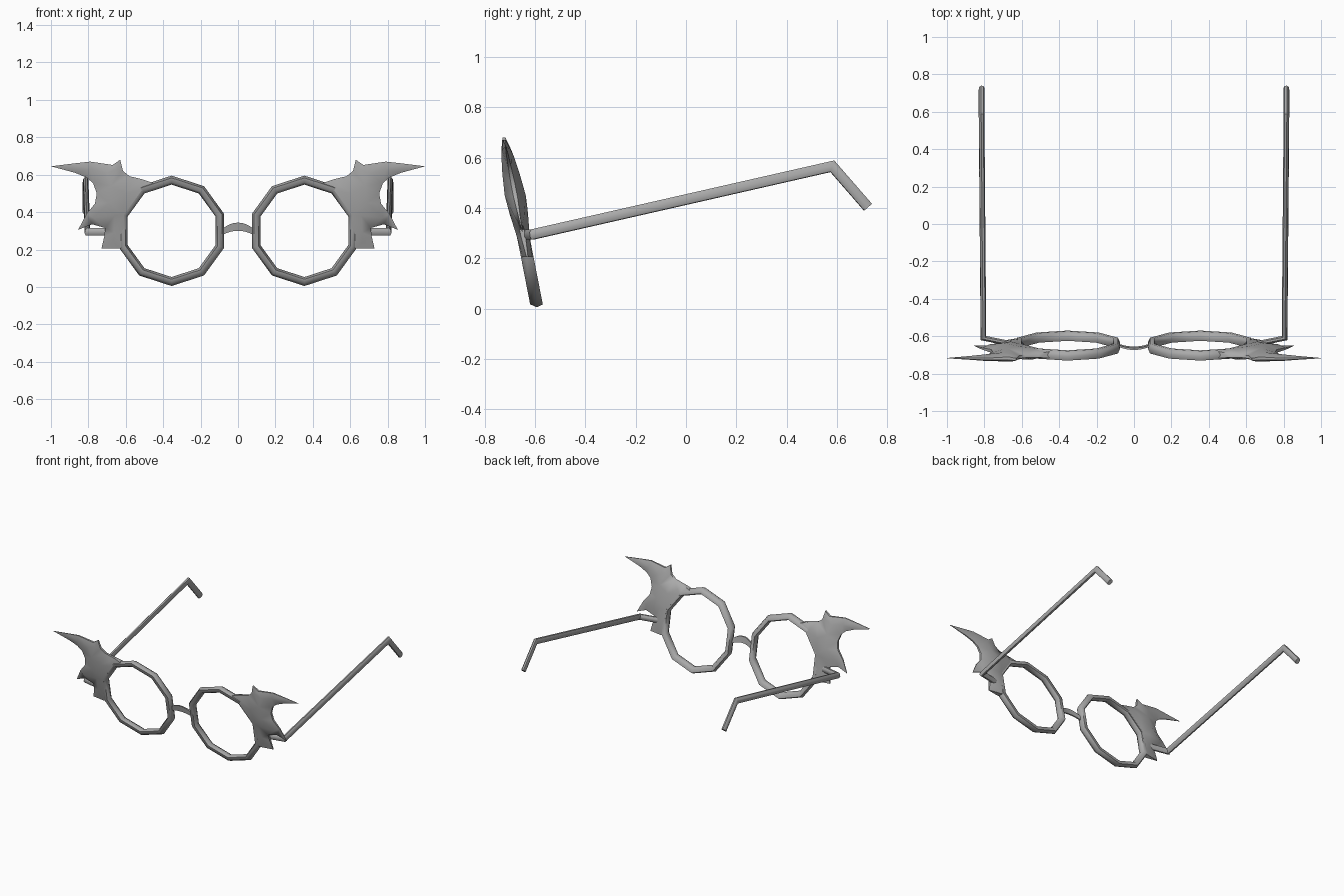
import bpy, bmesh
from math import sin, cos, pi, radians
from mathutils import Vector
from mathutils.geometry import delaunay_2d_cdt

default_cube = bpy.data.objects.get("Cube")
if default_cube:
    bpy.data.objects.remove(default_cube, do_unlink=True)

# One grey material for the whole frame
grey = bpy.data.materials.new("frame grey")
grey.use_nodes = True
colour = (0.4, 0.4, 0.4, 1)
grey.diffuse_color = colour
grey.node_tree.nodes["Principled BSDF"].inputs["Base Color"].default_value = colour


def lean(x, z, y=0):
    """Place a point of the flat front on the backward-leaning front plane."""
    return Vector((x, -0.65 - 0.195 * (z - 0.3) + y, z))


def finish(name, bm, mirrored=True, angle=50):
    bmesh.ops.recalc_face_normals(bm, faces=bm.faces)
    mesh = bpy.data.meshes.new(name)
    bm.to_mesh(mesh)
    bm.free()
    mesh.materials.append(grey)
    obj = bpy.data.objects.new(name, mesh)
    bpy.context.collection.objects.link(obj)
    if mirrored:
        obj.modifiers.new("other side", "MIRROR").use_clip = False
    bpy.ops.object.select_all(action="DESELECT")
    obj.select_set(True)
    bpy.context.view_layer.objects.active = obj
    bpy.ops.object.shade_smooth_by_angle(angle=radians(angle))
    return obj


def skin(bm, rings, closed):
    """Join rings of vertices into a tube, capped unless closed."""
    pairs = list(zip(rings, rings[1:]))
    if closed:
        pairs.append((rings[-1], rings[0]))
    else:
        bm.faces.new(rings[0])
        bm.faces.new(rings[-1])
    n = len(rings[0])
    for a, b in pairs:
        for i in range(n):
            j = (i + 1) % n
            bm.faces.new((a[i], a[j], b[j], b[i]))


def mitred_bar(path, wide, high, sides):
    """Sweep an oval section along a path with mitred corners."""
    bm = bmesh.new()
    way = [(b - a).normalized() for a, b in zip(path, path[1:])]
    across = way[0].cross(Vector((0, 0, 1))).normalized()
    up = across.cross(way[0])
    angles = [2 * pi * (i + 0.5) / sides for i in range(sides)]
    ring = [path[0] + across * wide * cos(a) + up * high * sin(a) for a in angles]
    rings = [[bm.verts.new(p) for p in ring]]
    for i, d in enumerate(way):
        normal = d + way[min(i + 1, len(way) - 1)]
        ring = [p + d * ((path[i + 1] - p).dot(normal) / d.dot(normal)) for p in ring]
        rings.append([bm.verts.new(p) for p in ring])
    skin(bm, rings, False)
    return bm


# Ten-sided rims with a six-sided section
bm = bmesh.new()
rings = []
for k in range(10):
    turn = pi / 2 + k * pi / 5
    ring = []
    for s in range(6):
        a = s * pi / 3
        r = 0.271 + 0.024 * cos(a)
        ring.append(bm.verts.new(lean(0.355 + r * cos(turn), 0.3 + r * sin(turn), 0.029 * sin(a))))
    rings.append(ring)
skin(bm, rings, True)
finish("rims", bm, angle=65)

# Thin arched nose bridge
bm = bmesh.new()
rings = []
for k in range(9):
    t = k / 4 - 1
    arch = 1 - t * t
    middle, half = 0.297 + 0.025 * arch, 0.017 + 0.005 * arch
    ring = [lean(0.08 * t, middle + dz * half, dy * 0.005 - 0.01 * arch)
            for dz, dy in ((-1, -1), (1, -1), (1, 1), (-1, 1))]
    rings.append([bm.verts.new(p) for p in ring])
skin(bm, rings, False)
finish("nose_bridge", bm, mirrored=False)

# Hinge, temple arm and ear hook on each side
arm_path = [Vector(p) for p in ((0.62, -0.648, 0.295), (0.805, -0.61, 0.295),
                                (0.815, 0.582, 0.566), (0.815, 0.724, 0.403))]
finish("temple_arms", mitred_bar(arm_path, 0.015, 0.022, 8), angle=40)

# Flame-shaped wings: outline (x, z, half thickness), then the swollen middle
outline = [
    (0.63, 0.68, 0.006), (0.67, 0.652, 0.008), (0.79, 0.67, 0.005), (0.88, 0.66, 0.003),
    (1.0, 0.645, 0.001), (0.87, 0.61, 0.004), (0.81, 0.585, 0.005), (0.775, 0.555, 0.006),
    (0.755, 0.5, 0.008), (0.765, 0.445, 0.008), (0.81, 0.39, 0.005), (0.855, 0.305, 0.001),
    (0.78, 0.335, 0.006), (0.71, 0.315, 0.01), (0.715, 0.27, 0.008), (0.73, 0.205, 0.003),
    (0.63, 0.205, 0.02), (0.61, 0.23, 0.024), (0.61, 0.385, 0.026), (0.515, 0.515, 0.026),
    (0.45, 0.555, 0.018), (0.51, 0.575, 0.01), (0.58, 0.592, 0.008), (0.615, 0.62, 0.008)]
middle = [
    (0.69, 0.45, 0.042), (0.68, 0.54, 0.034), (0.66, 0.38, 0.037), (0.665, 0.29, 0.026),
    (0.7, 0.61, 0.024), (0.79, 0.63, 0.018), (0.88, 0.637, 0.01), (0.65, 0.63, 0.02),
    (0.775, 0.37, 0.02), (0.665, 0.24, 0.02), (0.61, 0.5, 0.034), (0.54, 0.545, 0.026)]
outline.reverse()
points = outline + middle
count = len(outline)
flat, _, tris, origin, _, _ = delaunay_2d_cdt(
    [Vector((x, z)) for x, z, _ in points], [], [list(range(count))], 1, 1e-5)
thick = [points[o[0]][2] for o in origin]
bm = bmesh.new()
front, back = [[bm.verts.new(lean(p.x, p.y, side * t)) for p, t in zip(flat, thick)]
               for side in (-1, 1)]
for tri in tris:
    bm.faces.new([front[i] for i in tri])
    bm.faces.new([back[i] for i in reversed(tri)])
# Close the thin edge between both sides
for edge in [e for e in bm.edges if e.is_boundary and e.verts[0] in front]:
    a, b = (front.index(v) for v in edge.verts)
    bm.faces.new((front[a], front[b], back[b], back[a]))
finish("flame_wings", bm, angle=60)
